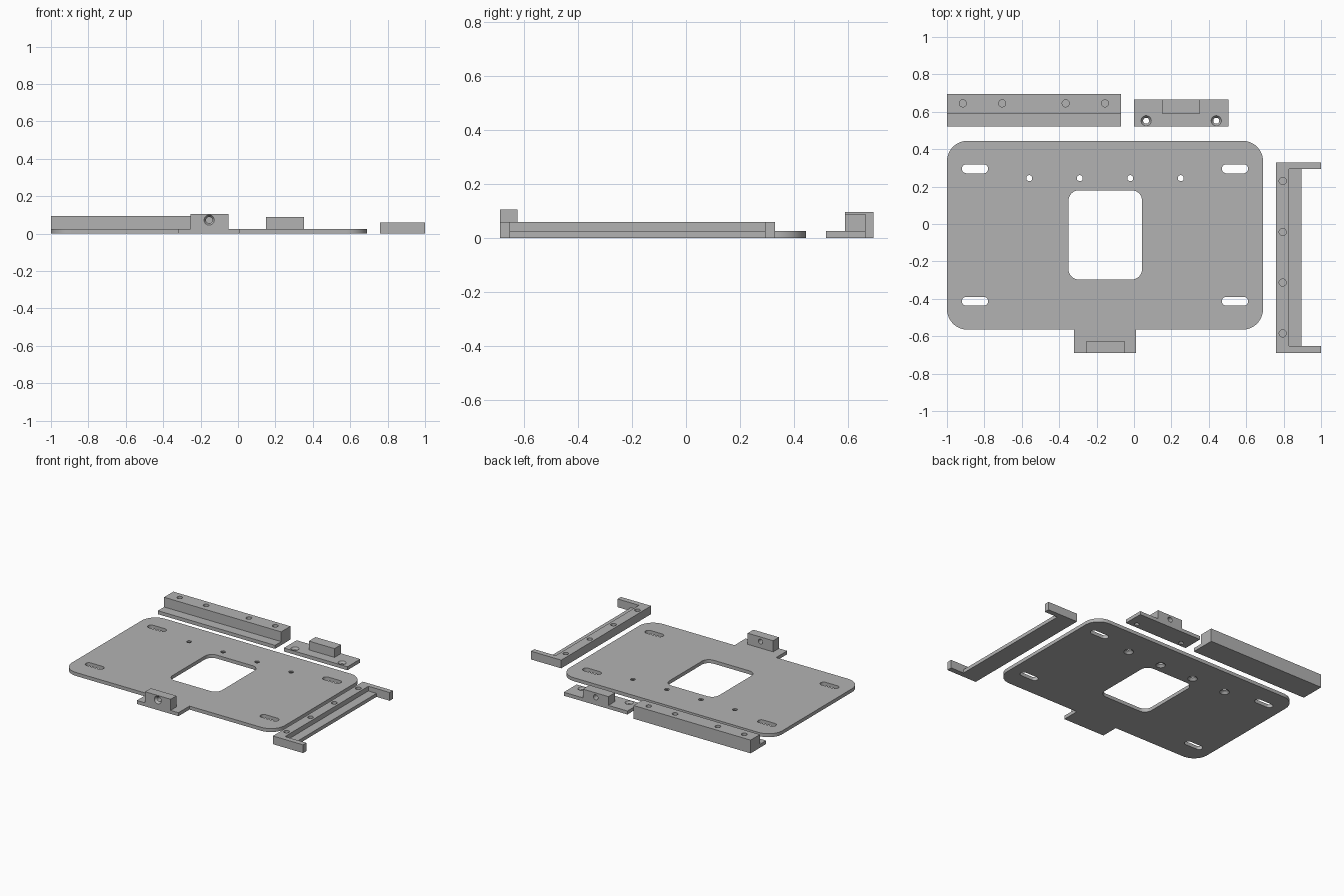
import bpy, bmesh, math
from mathutils import Matrix, Vector

if "Cube" in bpy.data.objects:
    bpy.data.objects.remove(bpy.data.objects["Cube"])

grey = bpy.data.materials.new("plain_grey")
grey.diffuse_color = (0.45, 0.45, 0.45, 1)
grey.use_nodes = True
grey.node_tree.nodes["Principled BSDF"].inputs["Base Color"].default_value = grey.diffuse_color


def finish(name, bm):
    bmesh.ops.recalc_face_normals(bm, faces=bm.faces)
    me = bpy.data.meshes.new(name)
    bm.to_mesh(me)
    bm.free()
    me.materials.append(grey)
    ob = bpy.data.objects.new(name, me)
    bpy.context.collection.objects.link(ob)
    return ob


def prism(name, pts, lo, hi, axis="z"):
    """Extrude an outline: (x, y) along z, or (y, z) along x."""
    bm = bmesh.new()
    place = (lambda a, b: (a, b, lo)) if axis == "z" else (lambda a, b: (lo, a, b))
    face = bm.faces.new([bm.verts.new(place(*p)) for p in pts])
    ext = bmesh.ops.extrude_face_region(bm, geom=[face])["geom"]
    step = Vector((0, 0, hi - lo)) if axis == "z" else Vector((hi - lo, 0, 0))
    bmesh.ops.translate(bm, vec=step, verts=[g for g in ext if isinstance(g, bmesh.types.BMVert)])
    return finish(name, bm)


def rect(x0, x1, y0, y1):
    return [(x0, y0), (x1, y0), (x1, y1), (x0, y1)]


def rounded(x0, x1, y0, y1, r, n=8):
    """Counter-clockwise rounded rectangle, starting with the lower left corner."""
    pts = []
    for k, (cx, cy) in enumerate(rect(x0 + r, x1 - r, y0 + r, y1 - r)):
        for i in range(n + 1):
            a = math.pi + (k + i / n) * math.pi / 2
            p = (cx + r * math.cos(a), cy + r * math.sin(a))
            if not pts or math.dist(p, pts[-1]) > 1e-5:
                pts.append(p)
    if math.dist(pts[0], pts[-1]) < 1e-5:
        pts.pop()
    return pts


def cone(start, end, r0, r1=None):
    """Round cutter between two points."""
    a, b = Vector(start), Vector(end)
    turn = (b - a).to_track_quat("Z", "Y").to_matrix().to_4x4()
    bm = bmesh.new()
    bmesh.ops.create_cone(bm, cap_ends=True, segments=32, radius1=r0,
                          radius2=r0 if r1 is None else r1, depth=(b - a).length,
                          matrix=Matrix.Translation((a + b) / 2) @ turn)
    return finish("cutter", bm)


def cut(ob, cutter):
    mod = ob.modifiers.new("cut", "BOOLEAN")
    mod.operation, mod.solver, mod.object = "DIFFERENCE", "EXACT", cutter
    bpy.context.view_layer.objects.active = ob
    bpy.ops.object.modifier_apply(modifier=mod.name)
    bpy.data.objects.remove(cutter)


T = 0.025  # sheet thickness

# Base plate with front tab
outline = rounded(-1, 0.69, -0.565, 0.445, 0.11, 12)
outline[13:13] = [(-0.32, -0.565), (-0.32, -0.69), (0.01, -0.69), (0.01, -0.565)]
plate = prism("base_plate", outline, 0, T)
cut(plate, prism("cutter", rounded(-0.35, 0.043, -0.297, 0.18, 0.055), -0.05, 0.1))
# Corner slots
for x in (-0.85, 0.54):
    for y in (0.295, -0.413):
        cut(plate, prism("cutter", rounded(x - 0.07, x + 0.07, y - 0.024, y + 0.024, 0.0239),
                         -0.05, 0.1))
# Screw holes, countersunk from below
for x in (-0.56, -0.29, -0.02, 0.25):
    cut(plate, cone((x, 0.245, -0.05), (x, 0.245, 0.1), 0.016))
    cut(plate, cone((x, 0.245, -0.001), (x, 0.245, 0.016), 0.033, 0.0161))

# Front block with a countersunk through hole
front = prism("front_block", rect(-0.255, -0.052, -0.69, -0.625), T, 0.105)
cut(front, cone((-0.154, -0.8, 0.072), (-0.154, -0.5, 0.072), 0.017))
cut(front, cone((-0.154, -0.691, 0.072), (-0.154, -0.675, 0.072), 0.028, 0.0171))

# Rear rail with blind holes
rail = prism("rear_rail", [(0.52, 0), (0.695, 0), (0.695, 0.095), (0.59, 0.095),
                           (0.59, T), (0.52, T)], -1, -0.07, "x")
for x in (-0.915, -0.705, -0.365, -0.155):
    cut(rail, cone((x, 0.645, 0.04), (x, 0.645, 0.12), 0.019))

# Latch plate, countersunk from above, and its block
latch = prism("latch_plate", rect(0, 0.505, 0.52, 0.665), 0, T)
for x in (0.065, 0.44):
    cut(latch, cone((x, 0.552, -0.05), (x, 0.552, 0.1), 0.016))
    cut(latch, cone((x, 0.552, T + 0.001), (x, 0.552, 0.01), 0.028, 0.0161))
block = prism("latch_block", rect(0.15, 0.354, 0.59, 0.665), T, 0.088)
cut(block, cone((0.252, 0.62, 0.056), (0.252, 0.7, 0.056), 0.018))

# Side bracket with blind holes, and its inner ledge
bracket = prism("side_bracket", [(0.76, -0.69), (1, -0.69), (1, -0.652), (0.83, -0.652),
                                 (0.83, 0.293), (1, 0.293), (1, 0.33), (0.76, 0.33)], 0, 0.059)
for y in (0.23, -0.043, -0.313, -0.585):
    cut(bracket, cone((0.795, y, 0.02), (0.795, y, 0.1), 0.019))
prism("side_ledge", rect(0.83, 0.895, -0.652, 0.293), 0, T)

# Smooth the curved walls, keep the edges sharp
bpy.ops.object.select_all(action="DESELECT")
for ob in bpy.context.scene.objects:
    ob.select_set(True)
    bpy.context.view_layer.objects.active = ob
bpy.ops.object.shade_smooth_by_angle(angle=math.radians(30))
